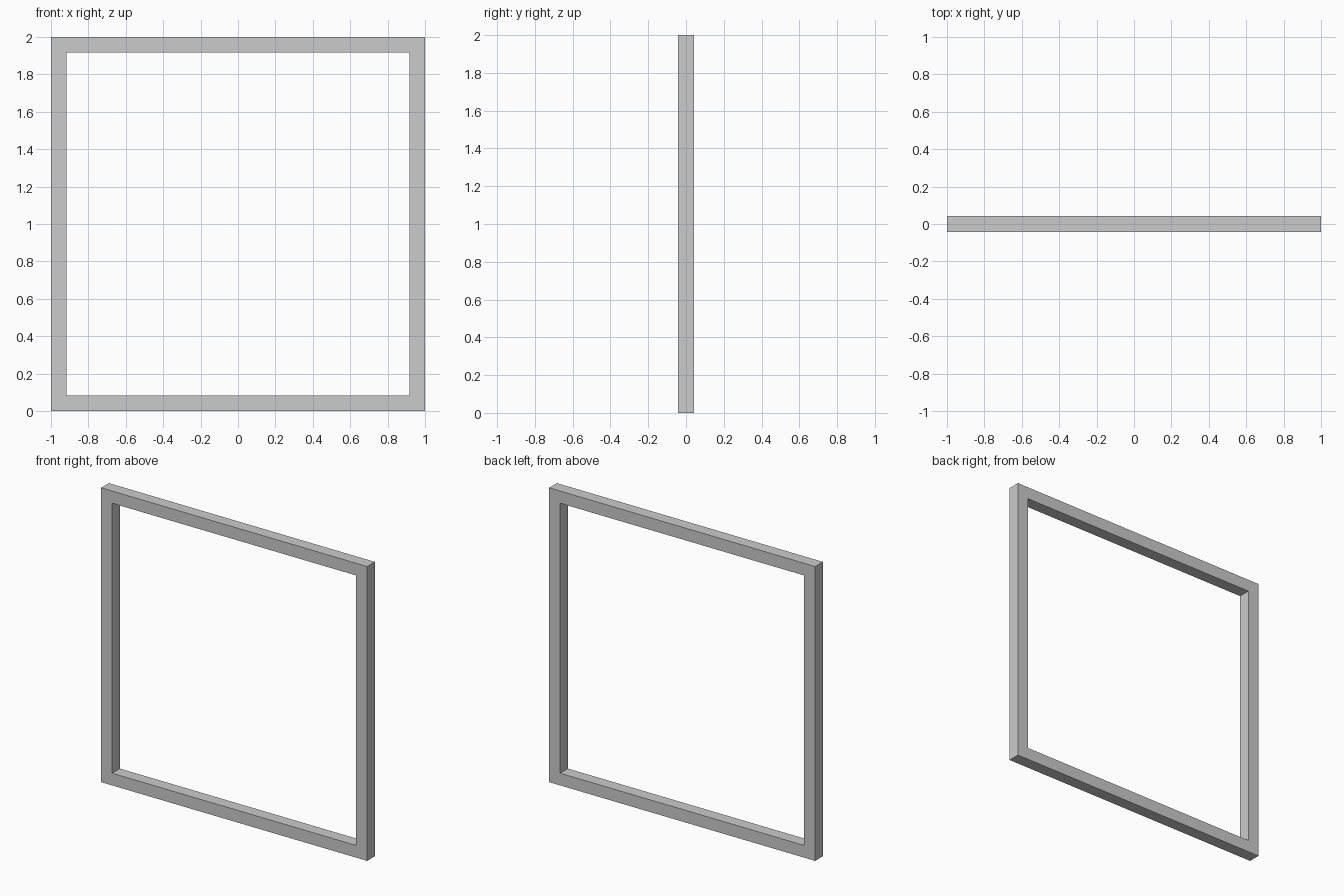
import bpy, bmesh

if "Cube" in bpy.data.objects:
    bpy.data.objects.remove(bpy.data.objects["Cube"])

SIZE = 2.0      # outer width and height
BAR = 0.083     # square bar section


def square(bm, half, y):
    """Square loop of vertices in the xz plane, centred on z = SIZE / 2."""
    corners = ((-1, -1), (1, -1), (1, 1), (-1, 1))
    return [bm.verts.new((sx * half, y, SIZE / 2 + sz * half)) for sx, sz in corners]


# Square frame: section loops joined all the way round
bm = bmesh.new()
outer, inner, d = SIZE / 2, SIZE / 2 - BAR, BAR / 2
loops = [square(bm, half, y) for half, y in
         ((outer, -d), (outer, d), (inner, d), (inner, -d))]
for a, b in zip(loops, loops[1:] + loops[:1]):
    for i in range(4):
        j = (i + 1) % 4
        bm.faces.new((a[i], a[j], b[j], b[i]))
bmesh.ops.recalc_face_normals(bm, faces=bm.faces)

mesh = bpy.data.meshes.new("square_frame")
bm.to_mesh(mesh)
bm.free()
frame = bpy.data.objects.new("square_frame", mesh)
bpy.context.collection.objects.link(frame)
